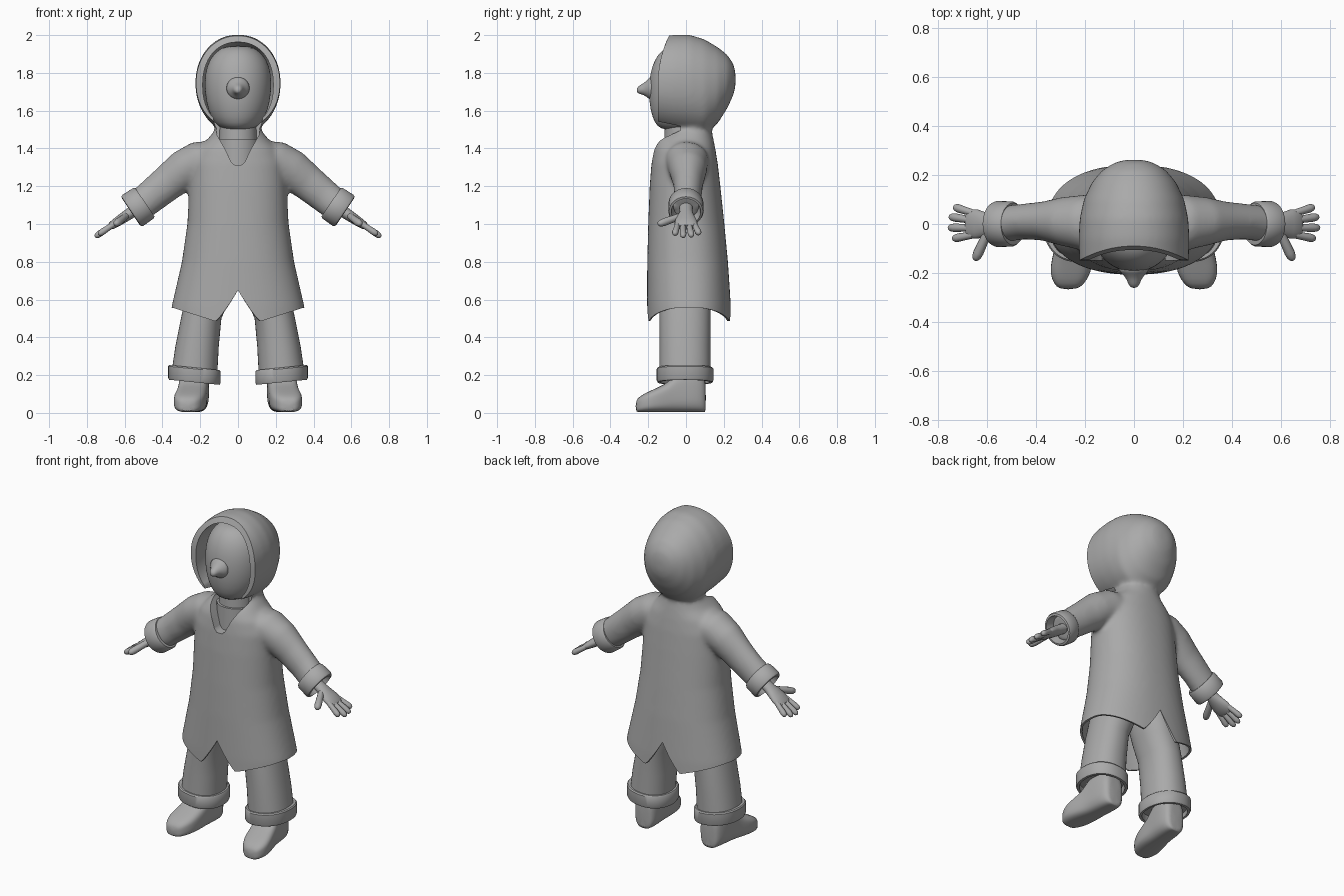
import bpy, bmesh, math
from mathutils import Vector

if "Cube" in bpy.data.objects:
    bpy.data.objects.remove(bpy.data.objects["Cube"])

X, Y, Z = Vector((1, 0, 0)), Vector((0, 1, 0)), Vector((0, 0, 1))
grey = bpy.data.materials.new("plain grey")
grey.diffuse_color = (0.4, 0.4, 0.4, 1)
grey.use_nodes = True
grey.node_tree.nodes["Principled BSDF"].inputs["Base Color"].default_value = grey.diffuse_color


def ring(c, u, v, a, b, n=32, p=2.0):
    """Superellipse ring around c, half sizes a along u and b along v."""
    pts = []
    for i in range(n):
        t = 2 * math.pi * i / n
        cx, sy = math.cos(t), math.sin(t)
        pts.append(Vector(c) + u * (a * math.copysign(abs(cx) ** (2 / p), cx))
                   + v * (b * math.copysign(abs(sy) ** (2 / p), sy)))
    return pts


def loft(bm, rings):
    """Closed skin over a row of rings."""
    vs = [[bm.verts.new(p) for p in r] for r in rings]
    n, faces = len(vs[0]), []
    for r, s in zip(vs, vs[1:]):
        for i in range(n):
            j = (i + 1) % n
            faces.append(bm.faces.new((r[i], r[j], s[j], s[i])))
    faces += [bm.faces.new(vs[0][::-1]), bm.faces.new(vs[-1])]
    bmesh.ops.recalc_face_normals(bm, faces=faces)


def make(name, lofts, mirror=False, subdiv=0, helper=False):
    bm = bmesh.new()
    for rings in lofts:
        loft(bm, rings)
    me = bpy.data.meshes.new(name)
    bm.to_mesh(me)
    bm.free()
    me.materials.append(grey)
    ob = bpy.data.objects.new(name, me)
    bpy.context.collection.objects.link(ob)
    ob.hide_render = helper
    if helper:
        ob.display_type = 'WIRE'
        ob.hide_set(True)
        return ob
    bpy.ops.object.select_all(action='DESELECT')
    ob.select_set(True)
    bpy.context.view_layer.objects.active = ob
    if mirror:
        ob.modifiers.new("mirror", 'MIRROR').use_mirror_merge = False
    if subdiv:
        ob.modifiers.new("round", 'SUBSURF').levels = subdiv
        ob.modifiers["round"].render_levels = subdiv
    return ob


def smooth(ob, angle=40):
    bpy.ops.object.select_all(action='DESELECT')
    ob.select_set(True)
    bpy.context.view_layer.objects.active = ob
    bpy.ops.object.shade_smooth_by_angle(angle=math.radians(angle))


def finger(a, b, r, n=12):
    """Round-tipped tube from a to b."""
    a, b = Vector(a), Vector(b)
    d = (b - a).normalized()
    u = d.cross(Y).normalized()
    v = d.cross(u)
    return [ring(a.lerp(b, t), u, v, r * k, r * k, n)
            for t, k in ((0, .9), (.4, .95), (.75, 1.05), (.9, .9), (.97, .6), (1, .25))]


# ---- coat: torso, sleeves and hood fused into one soft shell
# z, half width, front y, back y
TORSO = [(.38, .372, -.205, .245), (.56, .352, -.207, .238), (.8, .297, -.205, .222),
         (1.0, .268, -.2, .203), (1.2, .258, -.192, .182), (1.32, .25, -.183, .168),
         (1.4, .215, -.172, .155), (1.45, .16, -.155, .145), (1.5, .12, -.08, .135),
         (1.58, .11, -.06, .13)]


def body_ring(z, hw, y0, y1, k=1.0, n=96):
    return ring((0, (y0 + y1) / 2, z), X, Y, hw * k, (y1 - y0) / 2 * k, n, 2.25)


torso = [body_ring(*t) for t in TORSO]

# x, z, half depth in the arm plane, half depth in y, y centre
ARM = [(.10, 1.36, .085, .11, .0), (.2, 1.335, .107, .115, .005), (.29, 1.285, .106, .10, .01),
       (.37, 1.22, .097, .08, .012), (.45, 1.155, .09, .073, .01), (.53, 1.09, .085, .075, .0)]
D, N = Vector((.83, 0, -.558)), Vector((.558, 0, .83))


def arm_rings(s):
    out = []
    for i, (x, z, a, b, y) in enumerate(ARM):
        k = min(1, .45 + .22 * i)
        nrm = Vector((.558 * k * s, 0, .83)).normalized()
        out.append(ring((x * s, y, z), nrm, Y, a, b))
    return out


# y, z centre, half width, half height
HOOD = [(.262, 1.765, .04, .04), (.25, 1.765, .08, .085), (.22, 1.755, .13, .14),
        (.17, 1.735, .172, .2), (.1, 1.725, .205, .252), (.02, 1.74, .222, .262),
        (-.06, 1.745, .226, .258), (-.13, 1.745, .224, .245), (-.19, 1.745, .22, .235)]
hood = [ring((0, y, z), X, Z, a, b, 48, 2.1) for y, z, a, b in HOOD]

coat = make("hooded_coat", [torso, arm_rings(1), arm_rings(-1), hood])
rem = coat.modifiers.new("fuse", 'REMESH')
rem.mode, rem.voxel_size = 'VOXEL', .012
sm = coat.modifiers.new("soften", 'SMOOTH')
sm.factor, sm.iterations = .5, 14


# hem cutter: hollows the skirt and leaves a wavy edge with slits front and back
def hem(p):
    a = abs(p.x)
    if a < .12:
        return .485 + .165 * (1 - a / .12) ** 1.2
    return .485 + .07 * min(1, (a - .12) / .22)


low = body_ring(*TORSO[1], n=192)
outer = [Vector((p.x * 1.3, p.y * 1.3, hem(p))) for p in low]
inner = [Vector((p.x * .96, p.y * .96, hem(p))) for p in low]
floor = [Vector((p.x * 1.3, p.y * 1.3, .2)) for p in low]
hem_cut = make("hem_cutter", [[floor, outer, inner, body_ring(*TORSO[2], k=.95, n=192),
                               body_ring(*TORSO[3], k=.93, n=192)]], helper=True)


# hood cutter: trims the brim and hollows the inside
def brim(pts):
    for p in pts:
        p.y = -.148 + .045 * max(0, (p.z - 1.75) / .22) ** 2
    return pts


hood_cut = make("hood_cutter", [[
    ring((0, -.6, 1.745), X, Z, .25, .3, 64), brim(ring((0, 0, 1.745), X, Z, .25, .3, 64)),
    brim(ring((0, 0, 1.735), X, Z, .187, .228, 64, 2.2)),
    ring((0, .05, 1.735), X, Z, .195, .225, 64, 2.2),
    ring((0, .16, 1.735), X, Z, .15, .17, 64)]], helper=True)

# open collar cutter
half = [(.135, 1.58), (.11, 1.47), (.065, 1.39), (.037, 1.33), (.018, 1.312)]
vee = half + [(-x, z) for x, z in half[::-1]]
collar_cut = make("collar_cutter", [[[Vector((x, y, z)) for x, z in vee]
                                     for y in (-.5, -.03)]], helper=True)
for cut in (hem_cut, hood_cut, collar_cut):
    m = coat.modifiers.new(cut.name, 'BOOLEAN')
    m.operation, m.object, m.solver = 'DIFFERENCE', cut, 'EXACT'
bpy.context.view_layer.update()
baked = bpy.data.meshes.new_from_object(coat.evaluated_get(bpy.context.evaluated_depsgraph_get()))
coat.modifiers.clear()
coat.data = baked
smooth(coat, 45)

# ---- head with nose, and neck
HEAD = [(1.497, .05, -.09, .05), (1.505, .085, -.135, .09), (1.53, .122, -.165, .12),
        (1.6, .16, -.19, .15), (1.7, .178, -.2, .17), (1.8, .176, -.191, .17),
        (1.87, .153, -.167, .15), (1.92, .11, -.13, .11), (1.945, .06, -.08, .06)]
smooth(make("head", [[ring((0, (a + b) / 2, z), X, Y, w, (b - a) / 2) for z, w, a, b in HEAD]],
            subdiv=1), 80)
smooth(make("nose", [[ring((0, y, z), X, Z, r, r, 20) for y, z, r in
                      ((-.17, 1.72, .075), (-.198, 1.718, .055), (-.215, 1.715, .037),
                       (-.235, 1.713, .027), (-.252, 1.71, .02), (-.261, 1.708, .008))]],
            subdiv=1), 80)
smooth(make("neck", [[ring((0, -.015, z), X, Y, r, r) for z, r in
                      ((1.28, .115), (1.45, .112), (1.451, .1), (1.58, .095))]]))

# ---- rolled sleeve ends
cuff = [(-.045, .07), (-.045, .09), (-.035, .097), (.03, .099), (.042, .094), (.045, .082),
        (.02, .076), (-.01, .07)]
smooth(make("sleeve_cuff", [[ring(Vector((.53, 0, 1.09)) + D * t, N, Y, r, r * .95, 40)
                             for t, r in cuff]], mirror=True))

# ---- hands: palm, four fingers and thumb
W = Vector((.54, 0, 1.078))
palm = [ring(W + D * t + Y * y, N, Y, a, b, 20) for t, y, a, b in
        ((-.02, 0, .03, .035), (.04, 0, .03, .036), (.08, -.002, .028, .05),
         (.12, 0, .025, .06), (.155, 0, .021, .06), (.17, 0, .014, .052))]
digits = [finger(W + D * .14 + Y * a, W + D * t + Y * b, .0165)
          for a, b, t in ((.044, .07, .235), (.015, .03, .257), (-.016, -.015, .262), (-.044, -.06, .24))]
digits.append(finger(W + D * .06 - Y * .02, W + D * .135 - Y * .148 - N * .005, .02))
smooth(make("hand", [palm] + digits, mirror=True), 60)

# ---- trousers with turned-up ends
LEG = [(.9, .1, .11, .13), (.7, .135, .12, .14), (.6, .163, .118, .137), (.5, .195, .107, .135),
       (.35, .217, .115, .135), (.2, .232, .122, .136)]
smooth(make("trouser_leg", [[ring((x, -.005, z), X, Y, a, b, 40, 2.2) for z, x, a, b in LEG]],
            mirror=True))
tilt = Vector((.995, 0, .1))
smooth(make("trouser_cuff", [[ring((.231, -.005, .2 + t), tilt, Y, .139 * k, .15 * k, 48, 2.2)
                              for t, k in ((.04, .86), (.04, .96), (.033, 1), (-.028, 1),
                                           (-.038, .97), (-.038, .87), (.0, .84))]], mirror=True))

# ---- shoes: y, x centre, half width, top z
SHOE = [(.105, .225, .04, .15), (.098, .225, .06, .2), (.06, .227, .075, .23), (0, .232, .078, .235),
        (-.05, .237, .078, .215), (-.09, .242, .08, .16), (-.14, .25, .085, .135),
        (-.2, .26, .084, .108), (-.245, .265, .062, .085), (-.267, .268, .035, .06)]
smooth(make("shoe", [[ring((x, y, h / 2 + .004), X, Z, w, h / 2, 32, 3.2) for y, x, w, h in SHOE]],
            mirror=True, subdiv=1), 60)
